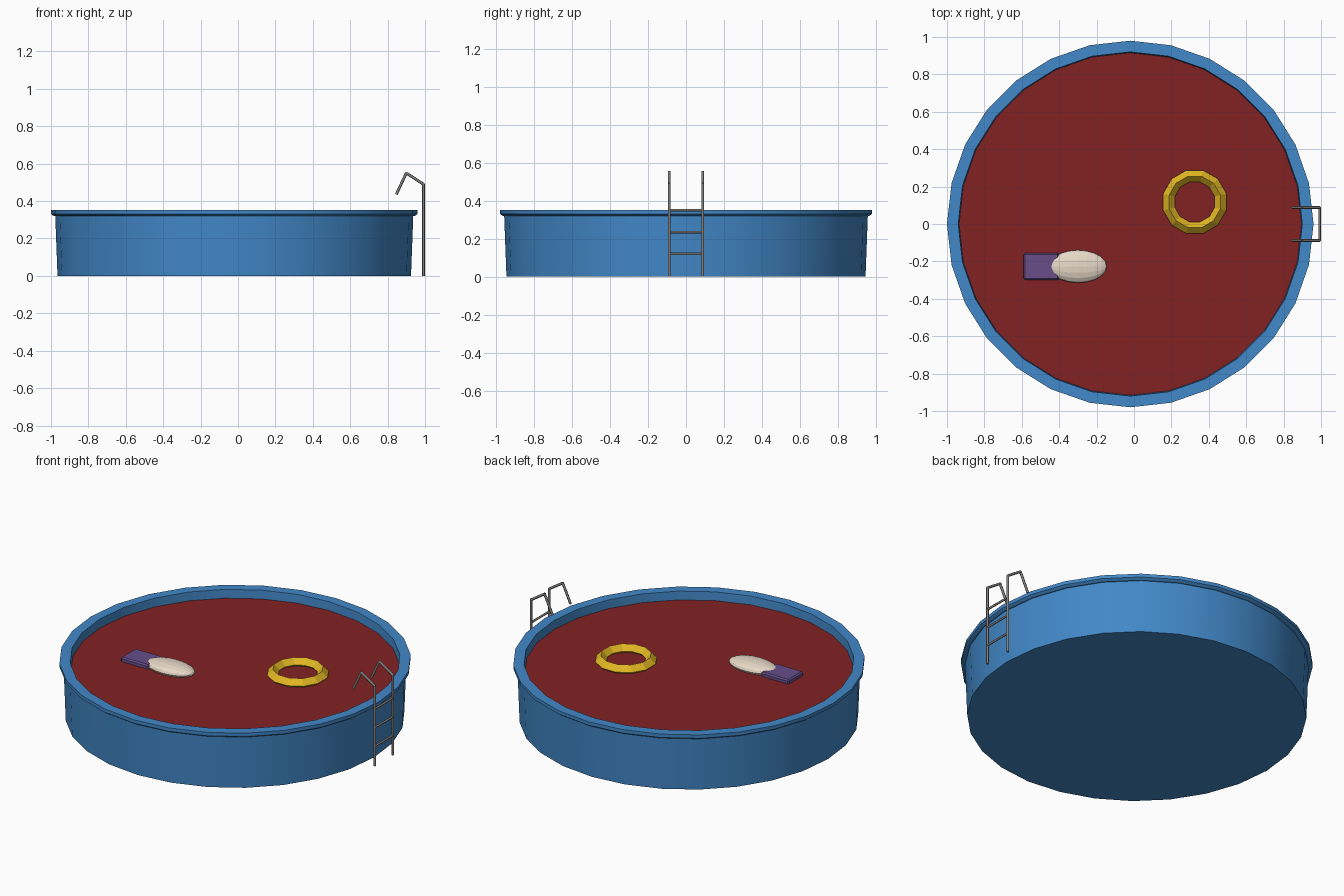
import bpy, bmesh, math
from mathutils import Vector, Matrix

if "Cube" in bpy.data.objects:
    bpy.data.objects.remove(bpy.data.objects["Cube"])

CX = -0.02      # pool centre in x
SIDES = 28


def mat(name, rgb):
    m = bpy.data.materials.new(name)
    m.diffuse_color = (*rgb, 1)
    m.use_nodes = True
    m.node_tree.nodes["Principled BSDF"].inputs["Base Color"].default_value = m.diffuse_color
    return m


BLUE = mat("pool_blue", (0.054, 0.246, 0.578))
RED = mat("water_red", (0.225, 0.016, 0.016))
YELLOW = mat("ring_yellow", (0.75, 0.47, 0.017))
PURPLE = mat("board_purple", (0.135, 0.075, 0.25))
CREAM = mat("float_cream", (0.80, 0.69, 0.57))
GREY = mat("ladder_grey", (0.22, 0.21, 0.20))


def finish(name, bm, material, smooth=None):
    bmesh.ops.recalc_face_normals(bm, faces=bm.faces)
    me = bpy.data.meshes.new(name)
    bm.to_mesh(me)
    bm.free()
    me.materials.append(material)
    ob = bpy.data.objects.new(name, me)
    bpy.context.collection.objects.link(ob)
    if smooth:
        bpy.ops.object.select_all(action='DESELECT')
        ob.select_set(True)
        bpy.context.view_layer.objects.active = ob
        bpy.ops.object.shade_smooth_by_angle(angle=math.radians(smooth))
    return ob


def lathe(profile, sides, centre, closed=False, turn=0.0):
    """Revolve (radius, z) points; open profiles get capped at both ends."""
    bm = bmesh.new()
    rings = []
    for r, z in profile:
        angles = [turn + 2 * math.pi * i / sides for i in range(sides)]
        rings.append([bm.verts.new((centre[0] + r * math.cos(a),
                                    centre[1] + r * math.sin(a), z)) for a in angles])
    pairs = list(zip(rings, rings[1:]))
    if closed:
        pairs.append((rings[-1], rings[0]))
    else:
        bm.faces.new(rings[0])
        bm.faces.new(rings[-1])
    for a, b in pairs:
        for i in range(sides):
            j = (i + 1) % sides
            bm.faces.new((a[i], a[j], b[j], b[i]))
    return bm


# Pool wall with overhanging rim and inner floor
wall = [(0.945, 0), (0.957, 0.32), (0.966, 0.321), (0.98, 0.331), (0.98, 0.352),
        (0.92, 0.352), (0.915, 0.28), (0.915, 0.02)]
finish("pool_wall", lathe(wall, SIDES, (CX, 0)), BLUE, 25)

# Water surface
finish("water", lathe([(0.9155, 0.285), (0.9155, 0.30)], SIDES, (CX, 0)), RED)

# Swim ring with a diamond cross-section
ring = [(0.175, 0.312), (0.142, 0.345), (0.11, 0.312), (0.142, 0.279)]
finish("swim_ring", lathe(ring, 12, (0.325, 0.118), True, math.radians(15)), YELLOW)

# Floating board
bm = bmesh.new()
bmesh.ops.create_cube(bm, size=1, matrix=Matrix.Translation((-0.495, -0.227, 0.308))
                      @ Matrix.Diagonal((0.19, 0.145, 0.036, 1)))
bmesh.ops.bevel(bm, geom=bm.edges[:], offset=0.008, segments=1, affect='EDGES')
finish("float_board", bm, PURPLE)

# Rounded float, long axis along x
bm = bmesh.new()
bmesh.ops.create_uvsphere(bm, u_segments=16, v_segments=10, radius=1,
                          matrix=Matrix.Translation((-0.30, -0.227, 0.312))
                          @ Matrix.Diagonal((0.155, 0.0875, 0.036, 1))
                          @ Matrix.Rotation(math.pi / 2, 4, 'Y'))
finish("rounded_float", bm, CREAM)


# Ladder from straight tubes
def tube(bm, a, b, radius):
    a, b = Vector(a), Vector(b)
    d = b - a
    m = Matrix.Translation((a + b) / 2) @ d.to_track_quat('Z', 'Y').to_matrix().to_4x4()
    bmesh.ops.create_cone(bm, cap_ends=True, segments=8, radius1=radius, radius2=radius,
                          depth=d.length + radius * 0.5, matrix=m)


path = [(0.992, 0.002), (0.992, 0.49), (0.90, 0.55), (0.847, 0.437)]
for side, y in (("left", -0.088), ("right", 0.088)):
    bm = bmesh.new()
    for (x0, z0), (x1, z1) in zip(path, path[1:]):
        tube(bm, (x0, y, z0), (x1, y, z1), 0.0075)
    finish(f"ladder_rail_{side}", bm, GREY, 50)

for i, z in enumerate((0.12, 0.235, 0.35)):
    bm = bmesh.new()
    tube(bm, (0.992, -0.088, z), (0.992, 0.088, z), 0.0065)
    finish(f"ladder_rung_{i + 1}", bm, GREY, 50)
